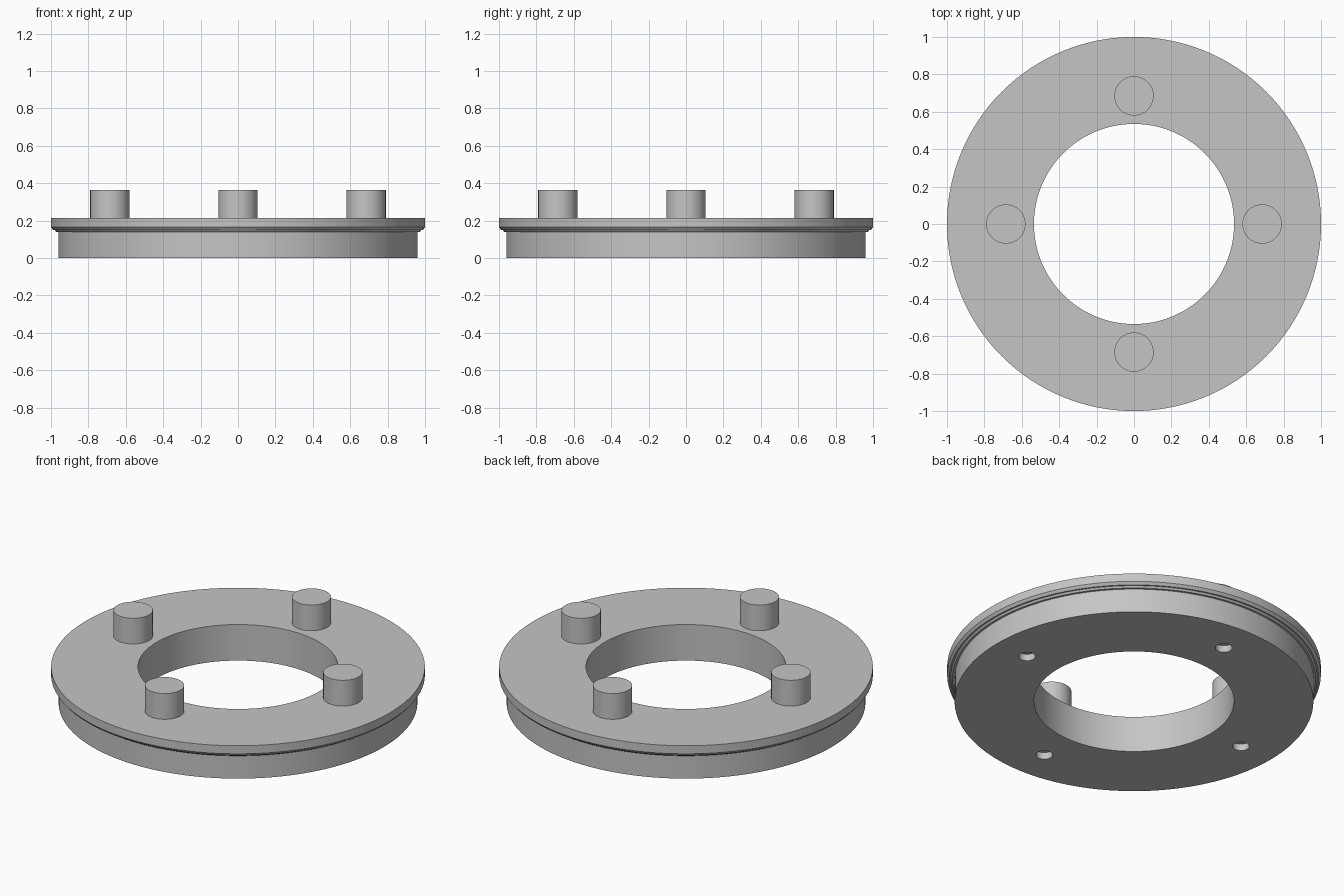
import bpy
import bmesh
from math import pi, cos, sin, radians

cube = bpy.data.objects.get("Cube")
if cube:
    bpy.data.objects.remove(cube, do_unlink=True)

grey = bpy.data.materials.new("plain_grey")
grey.use_nodes = True
colour = (0.56, 0.56, 0.56, 1)
grey.diffuse_color = colour
grey.node_tree.nodes["Principled BSDF"].inputs["Base Color"].default_value = colour


def finish(obj):
    bpy.ops.object.select_all(action="DESELECT")
    obj.select_set(True)
    bpy.context.view_layer.objects.active = obj
    bpy.ops.object.shade_smooth_by_angle(angle=radians(25))


def lathe_ring(name, profile, sides=128):
    """Revolve a closed (radius, height) profile around z."""
    bm = bmesh.new()
    loops = []
    for i in range(sides):
        a = 2 * pi * i / sides
        loops.append([bm.verts.new((r * cos(a), r * sin(a), z)) for r, z in profile])
    n = len(profile)
    for i in range(sides):
        here, there = loops[i], loops[(i + 1) % sides]
        for j in range(n):
            k = (j + 1) % n
            bm.faces.new((here[j], there[j], there[k], here[k]))
    bmesh.ops.recalc_face_normals(bm, faces=bm.faces)
    mesh = bpy.data.meshes.new(name)
    bm.to_mesh(mesh)
    bm.free()
    obj = bpy.data.objects.new(name, mesh)
    bpy.context.collection.objects.link(obj)
    mesh.materials.append(grey)
    return obj


def cylinder(name, radius, distance, angle, low, high, sides):
    bpy.ops.mesh.primitive_cylinder_add(
        vertices=sides, radius=radius, depth=high - low,
        location=(distance * cos(angle), distance * sin(angle), (low + high) / 2))
    obj = bpy.context.object
    obj.name = name
    obj.data.materials.append(grey)
    return obj


# Ring body with a stepped lip under the top flange
ring = lathe_ring("flanged_ring", [
    (0.535, 0), (0.96, 0), (0.96, 0.14), (0.972, 0.14), (0.98, 0.15),
    (0.988, 0.15), (1.0, 0.165), (1.0, 0.213), (0.535, 0.213)])

# Four pegs on top, and four shallow blind holes underneath
cutters = []
for side, angle in zip(("left", "back", "right", "front"), (0, pi / 2, pi, 3 * pi / 2)):
    peg = cylinder(side + "_peg", 0.105, 0.685, angle, 0.2, 0.365, 48)
    finish(peg)
    cutter = cylinder(side + "_hole_cutter", 0.045, 0.747, angle, -0.05, 0.04, 24)
    cutter.hide_render = True
    cutters.append(cutter)
    cut = ring.modifiers.new(side + "_hole", "BOOLEAN")
    cut.operation = "DIFFERENCE"
    cut.solver = "EXACT"
    cut.object = cutter

# Apply the holes, then drop the cutters
bpy.context.view_layer.objects.active = ring
for modifier in list(ring.modifiers):
    bpy.ops.object.modifier_apply(modifier=modifier.name)
for cutter in cutters:
    bpy.data.objects.remove(cutter, do_unlink=True)
finish(ring)
